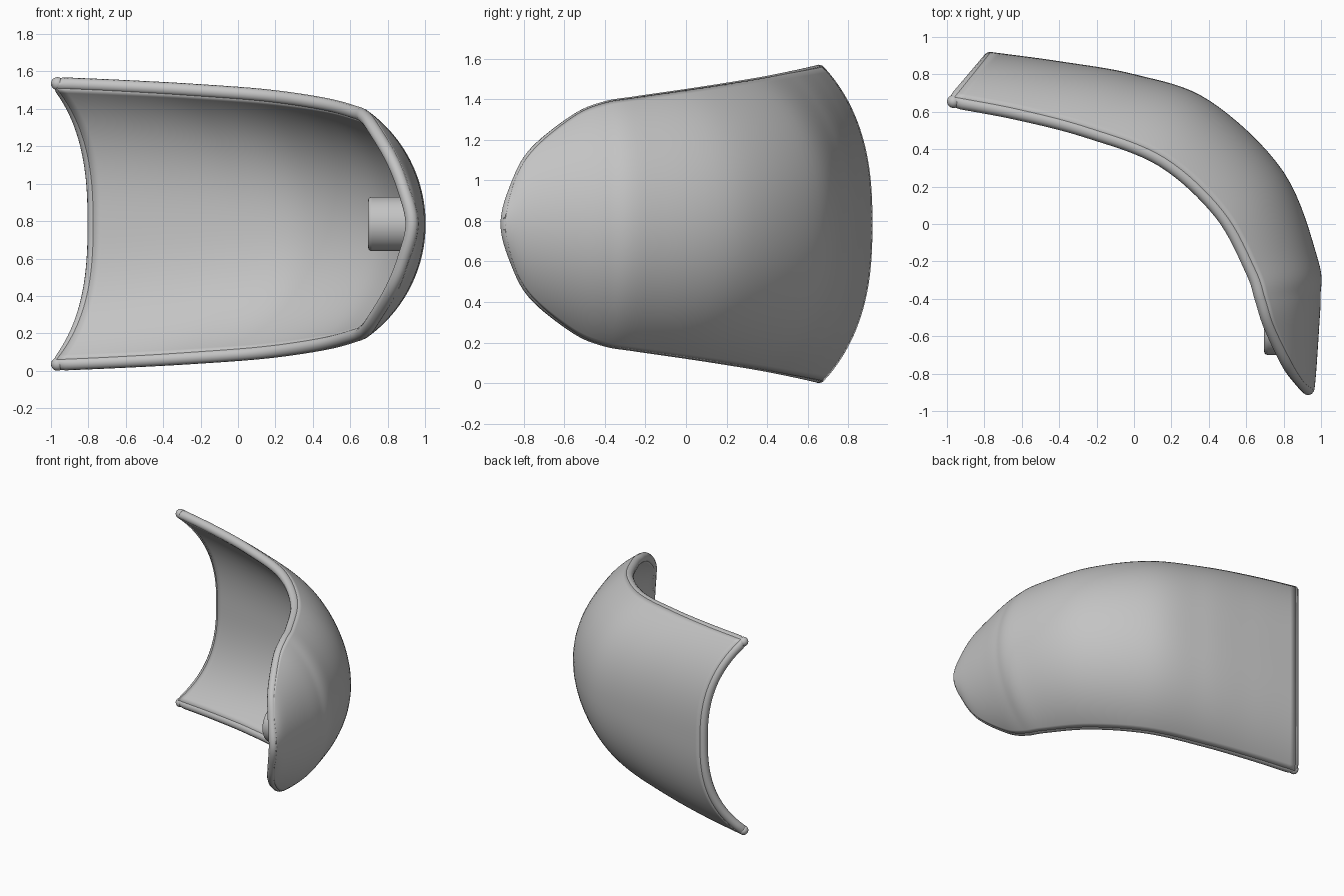
import bpy, bmesh, math
from mathutils import Vector

cube = bpy.data.objects.get("Cube")
if cube:
    bpy.data.objects.remove(cube, do_unlink=True)

MID_Z = 0.785        # height of the symmetry plane
RADIUS = 0.035       # half the wall thickness
STEPS = 8            # sections between two stations
ARC = 48             # divisions across one section

grey = bpy.data.materials.new("plain grey")
grey.use_nodes = True
grey.diffuse_color = (0.55, 0.55, 0.55, 1)
grey.node_tree.nodes["Principled BSDF"].inputs["Base Color"].default_value = grey.diffuse_color

# Stations along the shell: ridge x, ridge y, rim x, rim y, rim half height
stations = [Vector(s) for s in (
    (-.77, .885, -.965, .655, .75),
    (-.4, .835, -.62, .59, .735),
    (0, .765, -.25, .495, .715),
    (.385, .63, .15, .34, .685),
    (.77, .26, .46, .06, .64),
    (.95, -.2, .63, -.25, .595),
    (.963, -.38, .68, -.4, .57),
    (.955, -.55, .725, -.54, .51),
    (.942, -.75, .82, -.74, .35),
    (.935, -.835, .885, -.83, .19),
    (.93, -.88, .93, -.88, 0))]


def smooth_path(points):
    """Smooth interpolation; the far end is mirrored so that the tip is round."""
    before = points[0] * 2 - points[1]
    after = points[-2].copy()
    after[4] = -after[4]
    p = [before] + points + [after]
    path = []
    for i in range(1, len(p) - 2):
        a, b, c, d = p[i - 1:i + 3]
        for k in range(STEPS):
            t = k / STEPS
            path.append(b + (c - a) * (t / 2)
                        + (a * 2 - b * 5 + c * 4 - d) * (t * t / 2)
                        + (b * 3 - a - c * 3 + d) * (t ** 3 / 2))
    path.append(points[-1])
    return path


def section(s, squareness):
    """Circular arc from the lower rim over the ridge to the upper rim."""
    ridge, rim, half = Vector((s[0], s[1])), Vector((s[2], s[3])), s[4]
    depth = (ridge - rim).length
    if half < 1e-4:
        return [Vector((s[0], s[1], MID_Z))] * (ARC + 1)
    angle = 2 * math.atan(depth / half)
    points = []
    for j in range(ARC + 1):
        a = angle * (2 * j / ARC - 1)
        sag = min(1, (1 - math.cos(a)) / (1 - math.cos(angle))) ** squareness
        xy = ridge.lerp(rim, sag)
        points.append(Vector((xy.x, xy.y, MID_Z + half * math.sin(a) / math.sin(angle))))
    return points


def finish(obj, name):
    obj.name = name
    obj.data.materials.clear()
    obj.data.materials.append(grey)
    bpy.ops.object.select_all(action='DESELECT')
    obj.select_set(True)
    bpy.context.view_layer.objects.active = obj
    bpy.ops.object.shade_smooth_by_angle(angle=math.radians(40))


path = smooth_path(stations)
rows = [section(s, 1.25 - 0.25 * min(1, i / (4 * STEPS))) for i, s in enumerate(path)]

# Curved shell wall
bm = bmesh.new()
grid = [[bm.verts.new(p) for p in row] for row in rows]
for r0, r1 in zip(grid, grid[1:]):
    for j in range(ARC):
        bm.faces.new((r0[j], r0[j + 1], r1[j + 1], r1[j]))
bmesh.ops.remove_doubles(bm, verts=bm.verts, dist=0.0005)
bmesh.ops.recalc_face_normals(bm, faces=bm.faces)
mesh = bpy.data.meshes.new("shell")
bm.to_mesh(mesh)
bm.free()
shell = bpy.data.objects.new("shell", mesh)
bpy.context.collection.objects.link(shell)
wall = shell.modifiers.new("wall", 'SOLIDIFY')
wall.thickness = 2 * RADIUS
wall.offset = 0
finish(shell, "shell")

# Rounded rim following the whole border
border = [r[-1] for r in rows] + [r[0] for r in rows[-2::-1]] + rows[0][1:-1]
curve = bpy.data.curves.new("rim", 'CURVE')
curve.dimensions = '3D'
curve.bevel_depth = RADIUS
curve.bevel_resolution = 4
spline = curve.splines.new('POLY')
spline.points.add(len(border) - 1)
for point, co in zip(spline.points, border):
    point.co = (*co, 1)
spline.use_cyclic_u = True
rim = bpy.data.objects.new("rim", curve)
bpy.context.collection.objects.link(rim)
bpy.ops.object.select_all(action='DESELECT')
rim.select_set(True)
bpy.context.view_layer.objects.active = rim
bpy.ops.object.convert(target='MESH')
finish(bpy.context.object, "rim")

# Round corners where the straight end meets the long edges
for name, corner in (("lower_corner", rows[0][0]), ("upper_corner", rows[0][-1])):
    bpy.ops.mesh.primitive_uv_sphere_add(segments=16, ring_count=10, radius=RADIUS, location=corner)
    finish(bpy.context.object, name)

# Round peg on the inside near the tip
bpy.ops.mesh.primitive_cylinder_add(vertices=48, radius=0.145, depth=0.26,
                                    location=(0.825, -0.555, MID_Z),
                                    rotation=(0, math.pi / 2, 0))
peg = bpy.context.object
bevel = peg.modifiers.new("soft edge", 'BEVEL')
bevel.width = 0.02
bevel.segments = 3
finish(peg, "peg")
